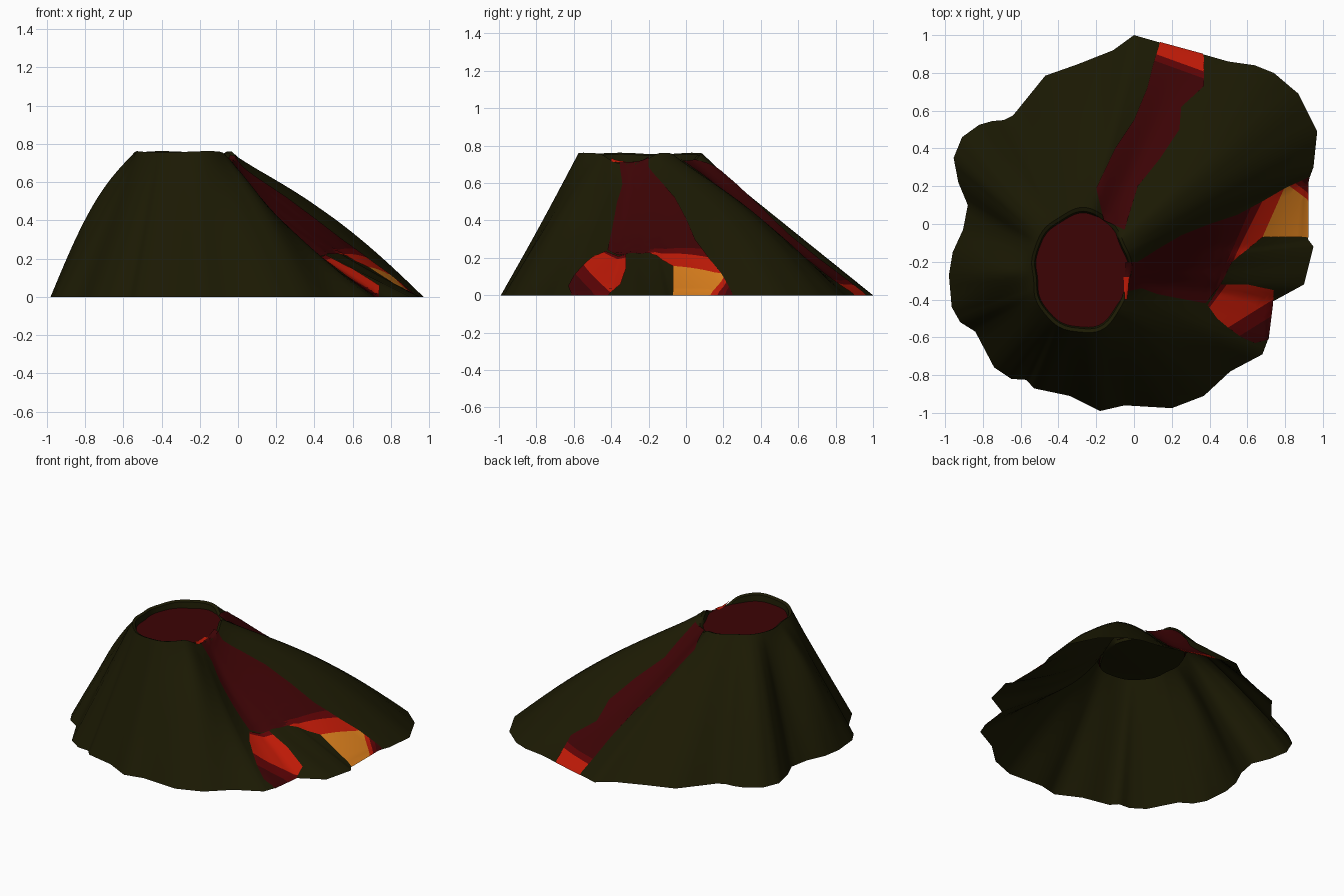
import bpy, bmesh, math
from mathutils import Vector

if "Cube" in bpy.data.objects:
    bpy.data.objects.remove(bpy.data.objects["Cube"])

C = Vector((-0.28, -0.25))          # crater centre
POOL_Z = 0.715

def mat(name, rgb):
    m = bpy.data.materials.new(name)
    m.diffuse_color = (*rgb, 1)
    m.use_nodes = True
    m.node_tree.nodes["Principled BSDF"].inputs["Base Color"].default_value = m.diffuse_color
    return m

ROCK = mat("dark olive rock", (0.011, 0.010, 0.001))
LAVA = [mat("crusted lava", (0.045, 0.001, 0.0015)),
        mat("cooling lava", (0.11, 0.001, 0.0015)),
        mat("hot lava", (0.52, 0.010, 0.002)),
        mat("molten lava", (0.70, 0.21, 0.012))]
DARK, MID, HOT, MOLTEN = range(4)

# Footprint of the mountain, counter-clockwise
BASE = [Vector(p) for p in [
    (.97, .49), (.87, .69), (.74, .80), (.64, .84), (.50, .86), (.36, .90), (.14, .96), (0, 1),
    (-.11, .92), (-.30, .845), (-.47, .785), (-.64, .575), (-.69, .55), (-.75, .545), (-.82, .525),
    (-.91, .46), (-.955, .35), (-.93, .22), (-.88, .10), (-.905, -.03), (-.96, -.15), (-.98, -.27),
    (-.965, -.44), (-.92, -.52), (-.84, -.57), (-.74, -.76), (-.65, -.82), (-.57, -.825),
    (-.53, -.87), (-.34, -.91), (-.18, -.99), (-.05, -.96), (.2, -.975), (.37, -.91), (.51, -.78),
    (.68, -.69), (.71, -.61), (.735, -.41), (.9, -.32), (.95, -.12), (.92, -.08), (.92, .22),
    (.95, .3)]]

# Ridges (+) and valleys (-): angle, width, height, skew (below 1 acts nearer the rim)
BUMPS = [(182, 13, .10, 1), (132, 16, .06, 1), (155, 8, -.02, 1), (-5, 21, -.13, .7),
         (38, 15, .085, 1.15), (62, 7, -.035, 1), (-90, 35, -.01, 1), (-40, 12, .05, .8),
         (-9, 6, .02, 1.6)]

def gauss(a, centre, width, power=2):
    d = (math.degrees(a) - centre + 180) % 360 - 180
    return math.exp(-abs(d / width) ** power)

def base_r(a):
    d = Vector((math.cos(a), math.sin(a)))
    for p, q in zip(BASE, BASE[1:] + BASE[:1]):
        p, e = p - C, q - p
        den = d.cross(e)
        if abs(den) > 1e-9:
            r, u = p.cross(e) / den, p.cross(d) / den
            if r > 0 and -1e-6 <= u <= 1 + 1e-6:
                return r
    return 1.0

def rim_r(a):
    r = 1 / math.hypot(math.cos(a) / .262, math.sin(a) / .33)
    return r * (1 + .02 * math.sin(5 * a + 1) + .012 * math.sin(9 * a))

def rim_z(a):
    return (.758 + .004 * math.sin(4 * a) - .05 * gauss(a, -12, 27, 4)
            - .042 * gauss(a, 59, 16, 4))

def slope_z(a, t):
    bump = sum(h * gauss(a, c, w) * math.sin(math.pi * t ** k) for c, w, h, k in BUMPS)
    return max(0, rim_z(a) * (1 - t) + bump)

def at(a, r, z):
    return (C.x + r * math.cos(a), C.y + r * math.sin(a), z)

def on_slope(x, y, lift):
    d = Vector((x, y)) - C
    a = math.atan2(d.y, d.x)
    r0, r1 = rim_r(a), base_r(a)
    t = (d.length - r0) / (r1 - r0)
    return at(a, min(d.length, r1 + .003), slope_z(a, min(max(t, 0), 1)) + lift * (t < .99))

def finish(name, bm, mats, smooth=45):
    me = bpy.data.meshes.new(name)
    bm.to_mesh(me)
    bm.free()
    ob = bpy.data.objects.new(name, me)
    bpy.context.collection.objects.link(ob)
    for m in mats:
        me.materials.append(m)
    bpy.ops.object.select_all(action='DESELECT')
    ob.select_set(True)
    bpy.context.view_layer.objects.active = ob
    bpy.ops.object.shade_smooth_by_angle(angle=math.radians(smooth))
    return ob

# Mountain shell: rings from the crater floor over the rim and down to the ground
angles = []
for p, q in zip(BASE, BASE[1:] + BASE[:1]):
    for k in range(3):
        v = p.lerp(q, k / 3) - C
        angles.append(math.atan2(v.y, v.x))
ROWS = 24
bm = bmesh.new()
rings = [[bm.verts.new(at(a, rim_r(a) * .9, POOL_Z - .02)) for a in angles],
         [bm.verts.new(at(a, rim_r(a) * .94, rim_z(a) - .008)) for a in angles]]
for j in range(ROWS + 1):
    t = j / ROWS
    rings.append([bm.verts.new(at(a, rim_r(a) * (1 - t) + base_r(a) * t, slope_z(a, t)))
                  for a in angles])
n = len(angles)
for r0, r1 in zip(rings, rings[1:]):
    for i in range(n):
        bm.faces.new((r0[i], r1[i], r1[(i + 1) % n], r0[(i + 1) % n]))
bm.faces.new(rings[0])
finish("mountain", bm, [ROCK])

# Lava pool in the crater
bm = bmesh.new()
bm.faces.new([bm.verts.new(at(a, rim_r(a) * .935, POOL_Z)) for a in angles])
finish("lava_pool", bm, [LAVA[DARK]])

# Lava streams: flat strips cut along band lines, coloured, then laid on the slope
def stream(name, left, right, cuts=(), rule=lambda p: DARK, along=6, across=10, lift=.008):
    bm = bmesh.new()
    left, right = [Vector(p) for p in left], [Vector(p) for p in right]
    rows = []
    for i in range((len(left) - 1) * along + 1):
        k = min(i // along, len(left) - 2)
        f = i / along - k
        l, r = left[k].lerp(left[k + 1], f), right[k].lerp(right[k + 1], f)
        rows.append([bm.verts.new((*l.lerp(r, j / across), 0)) for j in range(across + 1)])
    for a, b in zip(rows, rows[1:]):
        for j in range(across):
            bm.faces.new((a[j], a[j + 1], b[j + 1], b[j]))
    for nx, ny, d in cuts:
        no = Vector((nx, ny, 0))
        bmesh.ops.bisect_plane(bm, geom=bm.verts[:] + bm.edges[:] + bm.faces[:],
                               plane_co=no * (d / no.length_squared), plane_no=no)
    for f in bm.faces:
        f.material_index = rule(f.calc_center_median())
    for v in bm.verts:
        v.co = on_slope(v.co.x, v.co.y, lift)
    bm.normal_update()
    for f in bm.faces:
        if f.normal.z < 0:
            f.normal_flip()
    finish(name, bm, LAVA)

def back_rule(p):
    d = .34 * p.x + .94 * p.y
    return DARK if d < .85 else MID if d < .885 else HOT

stream("back_stream",
       [(-.16, .02), (-.2, .19), (-.1, .4), (0, .55), (.07, .72), (.1, .84), (.14, .97)],
       [(-.05, -.03), (0, .05), (.02, .2), (.14, .35), (.24, .5), (.25, .62), (.37, .73), (.37, .91)]
       [:1] + [(.02, .2), (.14, .35), (.24, .5), (.25, .62), (.37, .73), (.37, .91)],
       [(.34, .94, .85), (.34, .94, .885)], back_rule)

stream("right_stream",
       [(-.045, -.2), (.02, -.2), (.13, -.13), (.25, -.06), (.4, 0), (.55, .05), (.68, .12)],
       [(-.05, -.36), (.04, -.34), (.12, -.37), (.22, -.39), (.38, -.42), (.46, -.32), (.52, -.2)],
       [(.914, -.406, .53)], lambda p: MID if .914 * p.x - .406 * p.y > .53 and p.y > -.2 else DARK)

def east_rule(p):
    d, e = .914 * p.x - .406 * p.y, .6 * p.x + .8 * p.y
    if e > .655:
        return DARK if e > .715 else MID if e > .685 else HOT
    return MID if d < .56 else HOT if d < .65 else MOLTEN

stream("right_branch", [(.68, .12), (.8, .19), (.93, .25)], [(.52, -.2), (.68, -.07), (.94, -.07)],
       [(.914, -.406, .56), (.914, -.406, .65), (.6, .8, .655), (.6, .8, .685), (.6, .8, .715)],
       east_rule, along=10)

def front_rule(p):
    d, e = .8 * p.x - .6 * p.y, .53 * p.x - .85 * p.y
    return DARK if e > .80 else MID if e > .73 or d < .585 else HOT

stream("front_branch",
       [(.46, -.32), (.6, -.32), (.74, -.35), (.735, -.45), (.72, -.61)],
       [(.39, -.43), (.44, -.5), (.5, -.55), (.57, -.6), (.64, -.63)],
       [(.8, -.6, .585), (.53, -.85, .73), (.53, -.85, .80)], front_rule)

# Small glowing spill at the rim
stream("rim_spill", [(-.055, -.28), (-.05, -.4)], [(-.025, -.28), (-.035, -.4)],
       rule=lambda p: HOT, across=3, lift=.013)
